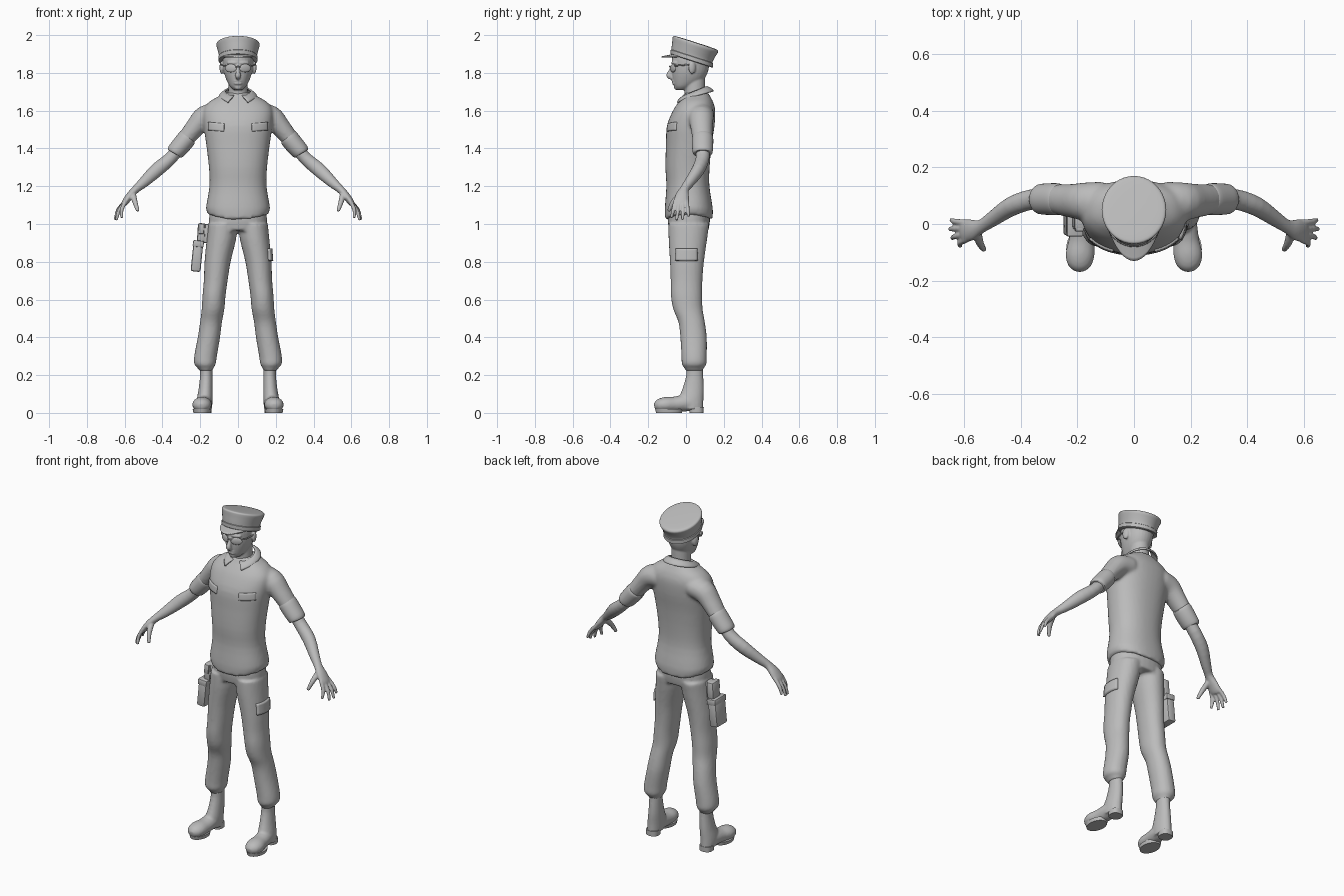
import bpy, bmesh
from math import sin, cos, pi, radians
from mathutils import Vector, Matrix

if "Cube" in bpy.data.objects:
    bpy.data.objects.remove(bpy.data.objects["Cube"])

X, Y, Z = Vector((1, 0, 0)), Vector((0, 1, 0)), Vector((0, 0, 1))
grey = bpy.data.materials.new("plain_grey")
grey.use_nodes = True
grey.diffuse_color = (0.5, 0.5, 0.5, 1)
grey.node_tree.nodes["Principled BSDF"].inputs["Base Color"].default_value = (0.5, 0.5, 0.5, 1)


def finish(name, bm, voxel=0, smooth=0, angle=40):
    """Turn a bmesh into an object, optionally fusing its pieces."""
    bmesh.ops.recalc_face_normals(bm, faces=bm.faces)
    mesh = bpy.data.meshes.new(name)
    bm.to_mesh(mesh)
    bm.free()
    mesh.materials.append(grey)
    ob = bpy.data.objects.new(name, mesh)
    bpy.context.collection.objects.link(ob)
    bpy.ops.object.select_all(action='DESELECT')
    ob.select_set(True)
    bpy.context.view_layer.objects.active = ob
    bpy.ops.object.shade_smooth_by_angle(angle=radians(angle))
    if voxel:
        fuse = ob.modifiers.new("fuse", 'REMESH')
        fuse.mode, fuse.voxel_size, fuse.use_smooth_shade = 'VOXEL', voxel, True
        soft = ob.modifiers.new("soften", 'SMOOTH')
        soft.factor, soft.iterations = 0.5, smooth
    return ob


def spline(pts, sub):
    """Catmull-Rom samples through x, y, z, radius a, radius b."""
    p = [Vector(q if len(q) == 5 else (*q, q[3])) for q in pts]
    p = [p[0]] + p + [p[-1]]
    out = []
    for a, b, c, d in zip(p, p[1:], p[2:], p[3:]):
        for k in range(sub):
            t = k / sub
            out.append(0.5 * (2 * b + (c - a) * t + (2 * a - 5 * b + 4 * c - d) * t**2
                              + (3 * b - a - 3 * c + d) * t**3))
    return out + [p[-1]]


def tube(bm, pts, sides=(1,), ref=Y, flat=False, power=1.0, n=28, sub=3):
    """Closed loft of ellipses along a path; flat keeps the rings level."""
    rows = spline(pts, sub)
    ctr = [Vector(r[:3]) for r in rows]
    for s in sides:
        rings = []
        for i, r in enumerate(rows):
            t = Z if flat else (ctr[min(i + 1, len(ctr) - 1)] - ctr[max(i - 1, 0)]).normalized()
            u = (ref - t * ref.dot(t)).normalized()
            v = t.cross(u)
            ring = []
            for k in range(n):
                c, d = cos(2 * pi * k / n), sin(2 * pi * k / n)
                c, d = [abs(w)**power * (1 if w > 0 else -1) for w in (c, d)]
                co = ctr[i] + v * c * max(r[3], .002) + u * d * max(r[4], .002)
                ring.append(bm.verts.new((co.x * s, co.y, co.z)))
            rings.append(ring)
        for a, b in zip(rings, rings[1:]):
            for k in range(n):
                bm.faces.new((a[k], a[k - 1], b[k - 1], b[k]))
        bm.faces.new(rings[0])
        bm.faces.new(rings[-1])


def ball(bm, pos, size, turn=0):
    m = Matrix.Translation(pos) @ Matrix.Rotation(turn, 4, 'Z') @ Matrix.Diagonal((*size, 1))
    bmesh.ops.create_uvsphere(bm, u_segments=20, v_segments=12, radius=1, matrix=m)


def block(bm, pos, size, tilt=0, bevel=.01):
    m = Matrix.Translation(pos) @ Matrix.Rotation(tilt, 4, 'Y') @ Matrix.Diagonal((*size, 1))
    new = bmesh.ops.create_cube(bm, size=1, matrix=m)["verts"]
    edges = {e for v in new for e in v.link_edges}
    bmesh.ops.bevel(bm, geom=list(edges), offset=bevel, segments=2, affect='EDGES', profile=.5)


def sheet(name, f, nu, nv, thick, target=None):
    """Grid f(u, v) given thickness, optionally laid onto a target."""
    bm = bmesh.new()
    g = [[bm.verts.new(f(i / nu, j / nv)) for j in range(nv + 1)] for i in range(nu + 1)]
    for a, b in zip(g, g[1:]):
        for j in range(nv):
            bm.faces.new((a[j], a[j + 1], b[j + 1], b[j]))
    ob = finish(name, bm)
    if target:
        wrap = ob.modifiers.new("wrap", 'SHRINKWRAP')
        wrap.target, wrap.wrap_method = target, 'NEAREST_SURFACEPOINT'
    solid = ob.modifiers.new("thickness", 'SOLIDIFY')
    solid.thickness, solid.offset = thick, 0
    return ob


BOTH = (1, -1)

# Shirt: torso fused with short sleeves, hem curving up at the sides
bm = bmesh.new()
tube(bm, [(0, .015, 1.02, .163, .124), (0, .015, 1.08, .17, .127), (0, .01, 1.2, .151, .114),
          (0, .008, 1.3, .154, .117), (0, .015, 1.42, .168, .121), (0, .025, 1.52, .182, .126),
          (0, .043, 1.6, .185, .112), (0, .052, 1.645, .155, .092), (0, .055, 1.672, .11, .075),
          (0, .055, 1.695, .072, .062)], flat=True, power=.88, n=40)
for v in bm.verts:
    if v.co.z < 1.07:
        v.co.z += .035 * (v.co.x / .165)**2
tube(bm, [(.11, .08, 1.58, .06, .07), (.175, .08, 1.565, .062, .067),
          (.22, .082, 1.52, .053, .06), (.28, .088, 1.445, .045, .052)], BOTH)
shirt = finish("shirt", bm, .01, 4)

# Rolled sleeve cuffs
bm = bmesh.new()
tube(bm, [(.262, .088, 1.464, .044, .05), (.27, .088, 1.455, .05, .056),
          (.3, .088, 1.418, .05, .056), (.332, .088, 1.382, .046, .053),
          (.338, .088, 1.374, .038, .045)], BOTH)
finish("sleeve_cuffs", bm)

# Folded collar, open at the front
def collar(u, v):
    t = (2 * u - 1) * .9
    a = t * pi
    grow = sin(v * pi / 2)
    side = 1 if t > 0 else -1
    return ((.066 + .03 * grow) * sin(a) + side * .05 * v * abs(t)**7,
            .047 + (.062 + .034 * grow) * cos(a),
            1.702 + .025 * cos(a) - v * (.026 + .02 * abs(t)**6))
sheet("collar", collar, 40, 4, .008)

# Chest pocket flaps
for s, side in ((1, "left"), (-1, "right")):
    sheet(side + "_chest_pocket",
          lambda u, v: (s * (.075 + .085 * u), -.105 + .05 * u * u, 1.49 + .045 * v + .006 * u),
          10, 5, .014, shirt)

# Forearms and hands
bm = bmesh.new()
tube(bm, [(.28, .088, 1.44, .032, .035), (.355, .088, 1.35, .034, .036),
          (.43, .064, 1.286, .037, .034), (.5, .018, 1.22, .028, .027),
          (.54, -.008, 1.185, .021, .024), (.572, -.02, 1.15, .02, .036),
          (.598, -.025, 1.115, .017, .04), (.608, -.027, 1.1, .012, .034)], BOTH)
for y0, tip in ((-.055, (.615, -.078, 1.032)), (-.036, (.644, -.05, 1.02)),
                (-.015, (.652, -.018, 1.022)), (.004, (.648, .014, 1.04))):
    mid = (Vector((.6, y0, 1.112)) + Vector(tip)) / 2 + Vector((.008, 0, .004))
    tube(bm, [(.592, y0, 1.125, .011), (*mid, .0105), (*tip, .0075)], BOTH, n=12)
tube(bm, [(.556, -.03, 1.155, .017), (.545, -.068, 1.115, .014), (.53, -.092, 1.068, .009)],
     BOTH, n=12)
finish("arms_and_hands", bm, .005, 2)

# Head, neck, nose, lips and ears
bm = bmesh.new()
tube(bm, [(0, .05, 1.62, .054, .056), (0, .046, 1.7, .052, .055), (0, .045, 1.78, .052, .056)])
tube(bm, [(0, -.022, 1.71, .022, .028), (0, -.012, 1.728, .042, .05), (0, .01, 1.76, .06, .08),
          (0, .02, 1.8, .074, .094), (0, .025, 1.84, .08, .099), (0, .03, 1.88, .081, .104),
          (0, .035, 1.92, .07, .09)], flat=True, power=.95)
tube(bm, [(0, -.066, 1.845, .009), (0, -.083, 1.808, .011), (0, -.09, 1.785, .015),
          (0, -.072, 1.772, .011)], n=14)
for z in (1.744, 1.756):
    ball(bm, (0, -.064, z), (.023, .011, .006))
ball(bm, (0, -.05, 1.724), (.02, .014, .014))
for s in BOTH:
    ball(bm, (s * .086, .032, 1.828), (.011, .02, .034), s * .3)
    ball(bm, (s * .032, -.063, 1.853), (.03, .012, .009), s * .35)
finish("head", bm, .005, 2)

# Sunglasses
bm = bmesh.new()
for s in BOTH:
    ball(bm, (s * .038, -.069, 1.825), (.033, .007, .022), s * .42)
tube(bm, [(.066, -.06, 1.838, .004), (.084, -.03, 1.84, .004), (.09, .03, 1.845, .004)],
     BOTH, ref=Z, n=8)
tube(bm, [(-.016, -.082, 1.832, .004), (0, -.086, 1.834, .004), (.016, -.082, 1.832, .004)],
     ref=Z, n=8)
finish("sunglasses", bm)

# Cap crown, leaning back, with a raised band
def lean(bm):
    for v in bm.verts:
        v.co.z -= .32 * (v.co.y - .045)
bm = bmesh.new()
tube(bm, [(0, .03, 1.862, .1, .108), (0, .032, 1.89, .101, .109), (0, .042, 1.925, .109, .115),
          (0, .049, 1.947, .114, .12), (0, .05, 1.957, .112, .118), (0, .05, 1.962, .1, .106),
          (0, .05, 1.964, .05, .055)], flat=True, n=40)
lean(bm)
finish("cap_crown", bm)
bm = bmesh.new()
tube(bm, [(0, .03, 1.858, .1, .108), (0, .03, 1.861, .104, .112), (0, .031, 1.882, .104, .112),
          (0, .031, 1.885, .1, .108)], flat=True, n=40, sub=1)
lean(bm)
finish("cap_band", bm)

# Cap visor
def visor(u, v):
    a = (2 * u - 1) * 1.35
    return ((.098 - .004 * v) * sin(a), .03 - (.1 + .06 * v * cos(a)) * cos(a),
            1.896 - .012 * v * cos(a) - .006 * sin(a)**2)
sheet("cap_visor", visor, 28, 5, .007)

# Trousers: hips fused with two baggy legs gathered at the ankle
bm = bmesh.new()
tube(bm, [(0, .015, 1.08, .148, .108), (0, .015, 1.02, .154, .112), (0, .015, .965, .15, .104)],
     flat=True, power=.9)
tube(bm, [(.08, .015, 1.0, .078, .108), (.088, .01, .92, .078, .102), (.108, .005, .8, .069, .09),
          (.118, .003, .7, .063, .084), (.127, .003, .62, .061, .083),
          (.132, .01, .55, .06, .078), (.143, .03, .48, .058, .07), (.154, .04, .4, .059, .07),
          (.172, .043, .3, .06, .067), (.175, .043, .258, .057, .065),
          (.172, .043, .238, .042, .052), (.17, .043, .222, .034, .044)], BOTH, flat=True, power=.95)
trousers = finish("trousers", bm, .009, 3)

# Thigh pocket flap on the left leg
sheet("thigh_pocket", lambda u, v: (.18 - .1 * (u - .5)**2, -.05 + .105 * u, .805 + .065 * v),
      10, 6, .022, trousers)

# Boots: shaft fused with the foot
bm = bmesh.new()
tube(bm, [(.169, .045, .26, .034, .044), (.168, .046, .2, .033, .045), (.171, .038, .13, .037, .056),
          (.176, .026, .07, .042, .066), (.178, .03, .02, .04, .062)], BOTH, flat=True)
tube(bm, [(.178, .06, .047, .036, .036), (.18, 0, .052, .043, .044), (.185, -.06, .046, .046, .04),
          (.191, -.11, .044, .051, .04), (.192, -.148, .039, .04, .032),
          (.192, -.168, .036, .016, .014)], BOTH, ref=Z)
finish("boots", bm, .007, 2)

# Boot soles and heels
bm = bmesh.new()
tube(bm, [(.19, -.09, 0, .046, .068), (.19, -.09, .02, .05, .073)], BOTH, flat=True, sub=1)
tube(bm, [(.178, .056, 0, .037, .037), (.178, .056, .03, .038, .038)], BOTH, flat=True, sub=1,
     power=.8)
finish("boot_soles", bm)

# Holster on the right hip: pouch, flap, grip and belt loop
bm = bmesh.new()
block(bm, (-.217, .01, .828), (.052, .1, .16), .1)
block(bm, (-.21, .01, .895), (.058, .108, .035), .1, .006)
finish("holster_pouch", bm)
bm = bmesh.new()
block(bm, (-.194, .015, .95), (.042, .07, .108), .06)
block(bm, (-.194, -.012, .975), (.03, .03, .055), .06, .006)
finish("holster_grip", bm)
bm = bmesh.new()
block(bm, (-.17, .01, .95), (.03, .05, .1), 0, .006)
finish("holster_loop", bm)
